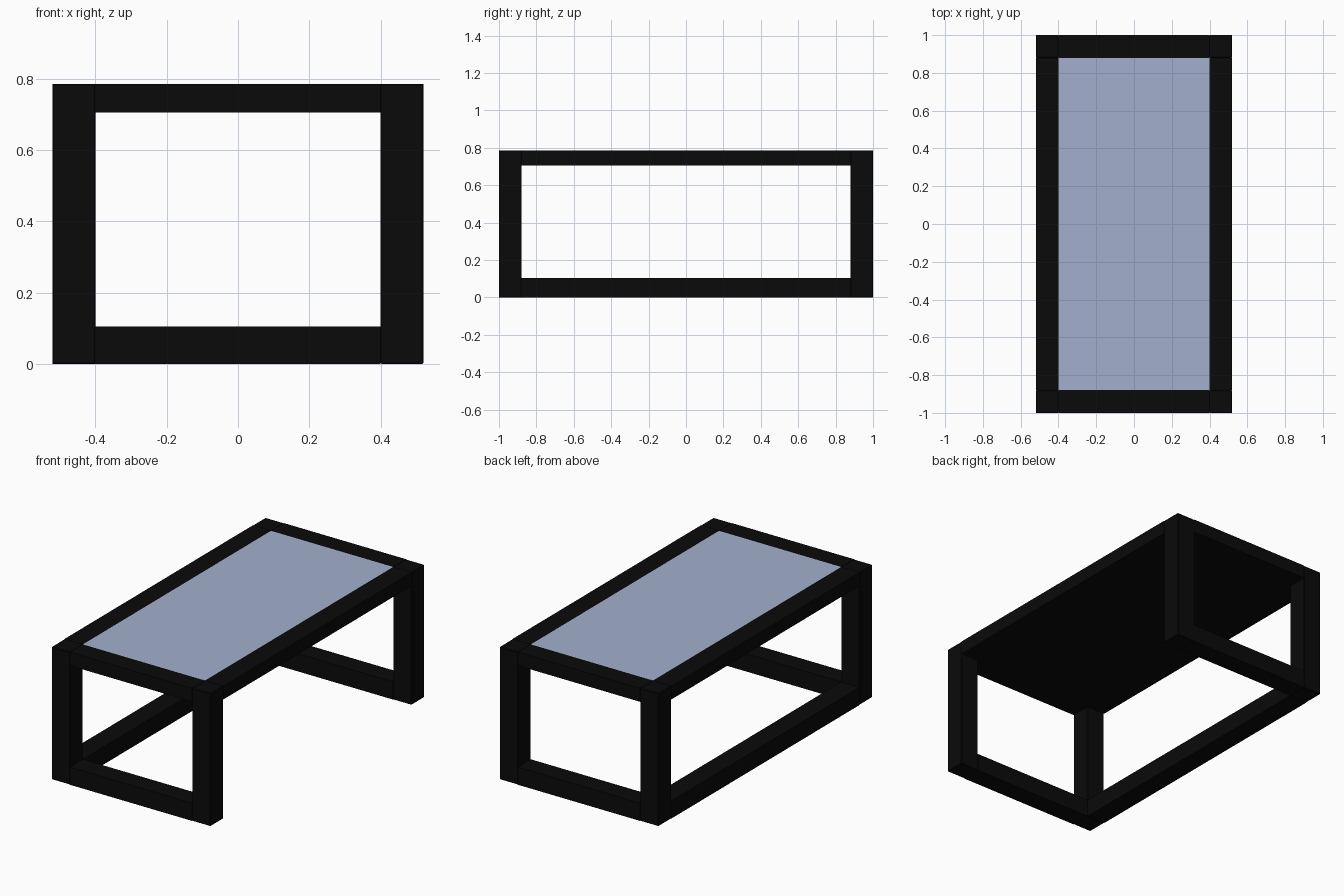
import bpy

if "Cube" in bpy.data.objects:
    bpy.data.objects.remove(bpy.data.objects["Cube"])

W, L, H = 0.52, 1.0, 0.785   # half width, half length, height
T = 0.12                     # beam width
TOP, RAIL = 0.705, 0.105     # underside of top, height of floor rails


def material(name, color):
    m = bpy.data.materials.new(name)
    m.diffuse_color = color
    m.use_nodes = True
    m.node_tree.nodes["Principled BSDF"].inputs["Base Color"].default_value = m.diffuse_color
    return m


black = material("black_frame", (0.003, 0.003, 0.003, 1))
blue = material("blue_glass", (0.36, 0.43, 0.61, 1))


def box(name, lo, hi, mat, bevel=0.003):
    bpy.ops.mesh.primitive_cube_add(
        size=1, location=[(a + b) / 2 for a, b in zip(lo, hi)])
    o = bpy.context.object
    o.name = name
    o.scale = [b - a for a, b in zip(lo, hi)]
    bpy.ops.object.transform_apply(location=False, rotation=False, scale=True)
    o.data.materials.append(mat)
    if bevel:
        mod = o.modifiers.new("edge", 'BEVEL')
        mod.width, mod.segments = bevel, 1
    return o


xi, yi = W - T, L - T

# Corner legs
for sx, nx in ((-1, "left"), (1, "right")):
    for sy, ny in ((-1, "front"), (1, "back")):
        x, y = sorted((sx * xi, sx * W)), sorted((sy * yi, sy * L))
        box(f"{ny}_{nx}_leg", (x[0], y[0], 0), (x[1], y[1], H), black)

# Top rails along the sides, front and back
for s, n in ((-1, "left"), (1, "right")):
    x = sorted((s * xi, s * W))
    box(f"{n}_top_rail", (x[0], -yi, TOP), (x[1], yi, H), black, 0)
for s, n in ((-1, "front"), (1, "back")):
    y = sorted((s * yi, s * L))
    box(f"{n}_top_rail", (-xi, y[0], TOP), (xi, y[1], H), black, 0)
    # Floor rail at each end
    box(f"{n}_floor_rail", (-xi, y[0], 0), (xi, y[1], RAIL), black, 0)

# Floor rail on the left only; the right side stays open
box("left_floor_rail", (-W, -yi, 0), (-xi, yi, RAIL), black, 0)

# Dark backing board and glass inlay
box("top_backing", (-xi, -yi, TOP), (xi, yi, H - 0.012), black, 0)
box("glass_inlay", (-xi, -yi, H - 0.012), (xi, yi, H), blue, 0)
